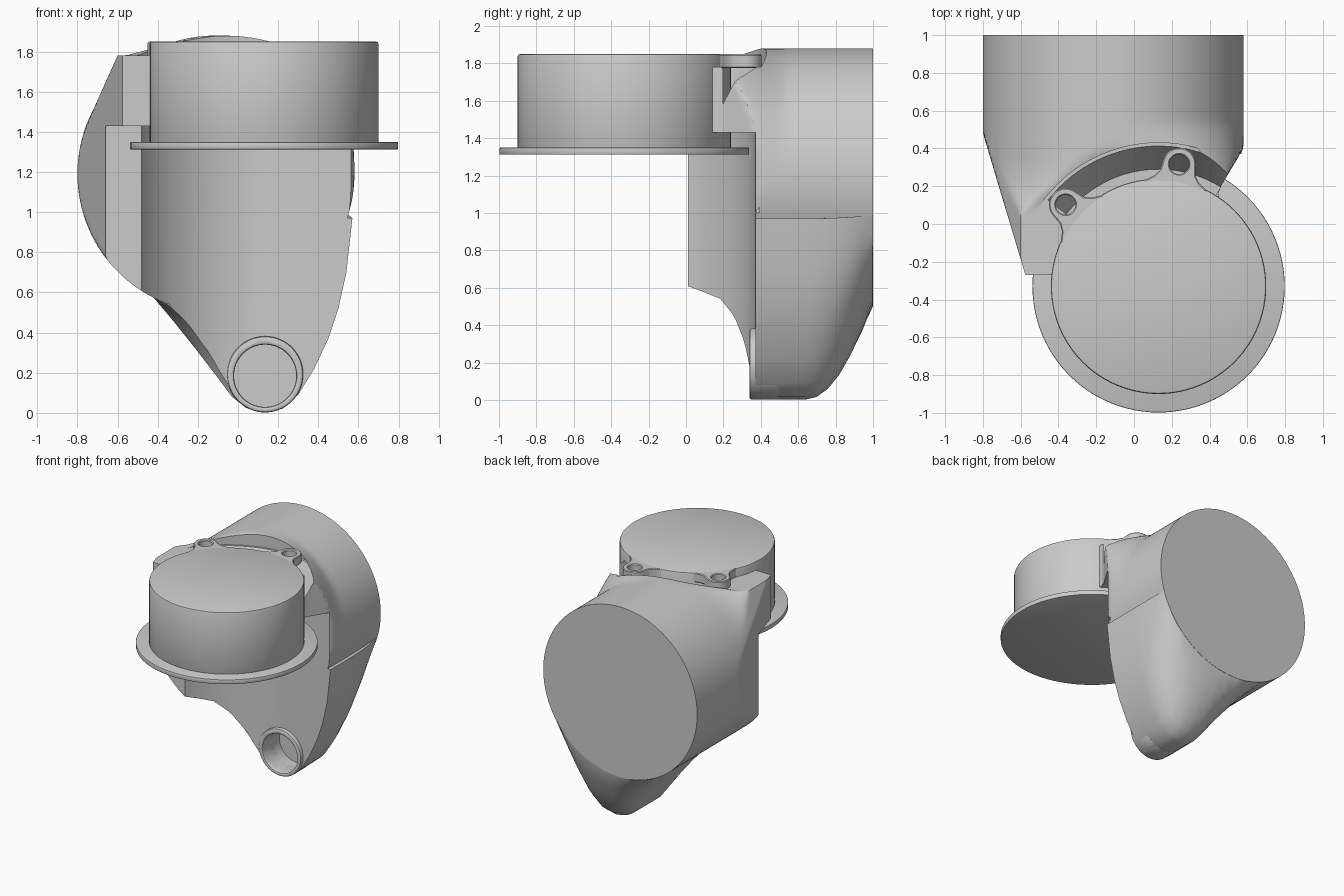
import bpy, bmesh, math
from mathutils import Vector

if "Cube" in bpy.data.objects:
    bpy.data.objects.remove(bpy.data.objects["Cube"])

CX, CY = 0.13, -0.33          # cup axis
BX, BZ, BR = -0.11, 1.19, 0.69  # rear tube centre and radius


def clamp(v, a=0.0, b=1.0):
    return max(a, min(b, v))


def loft(name, rings):
    """Closed solid through equally sized rings of points."""
    bm = bmesh.new()
    vs = [[bm.verts.new(p) for p in r] for r in rings]
    n = len(rings[0])
    for a, b in zip(vs, vs[1:]):
        for i in range(n):
            j = (i + 1) % n
            bm.faces.new((a[i], a[j], b[j], b[i]))
    bm.faces.new(vs[0][::-1])
    bm.faces.new(vs[-1])
    bmesh.ops.recalc_face_normals(bm, faces=bm.faces)
    me = bpy.data.meshes.new(name)
    bm.to_mesh(me)
    bm.free()
    ob = bpy.data.objects.new(name, me)
    bpy.context.collection.objects.link(ob)
    return ob


def prism(name, pts, z0, z1):
    return loft(name, [[(x, y, z) for x, y in pts] for z in (z0, z1)])


def circle(cx, cy, r, n=96):
    return [(cx + r * math.cos(2 * math.pi * i / n),
             cy + r * math.sin(2 * math.pi * i / n)) for i in range(n)]


def box(x0, x1, y0, y1, z0, z1):
    return prism("cutter", [(x0, y0), (x1, y0), (x1, y1), (x0, y1)], z0, z1)


def apply_mod(ob, mod):
    bpy.context.view_layer.objects.active = ob
    bpy.ops.object.modifier_apply(modifier=mod.name)


def cut(ob, *cutters):
    for c in cutters:
        m = ob.modifiers.new("cut", 'BOOLEAN')
        m.operation, m.solver, m.object = 'DIFFERENCE', 'EXACT', c
        apply_mod(ob, m)
        bpy.data.objects.remove(c)


def bevel(ob, width, segs=2):
    m = ob.modifiers.new("bevel", 'BEVEL')
    m.width, m.segments, m.limit_method = width, segs, 'ANGLE'
    m.angle_limit = math.radians(50)
    apply_mod(ob, m)


def front_cutters():
    """Curved recess on the left, flat front on the right."""
    return (prism("cutter", circle(CX, CY, 0.70), -0.5, 1.43),
            box(0.13, 1.2, -1.2, 0.371, -0.5, 1.431),
            box(-1.2, 0.14, -1.2, 0.01, -0.5, 1.429))


# main housing: round at the back, squarer and tapered toward the cup
def body_ring(y, n=160):
    left = -0.80 + max(0, 0.48 - y) * 0.30
    right = 0.58 if y >= 0.4 else max(0.45, 0.58 - (0.4 - y) * 0.6)
    top = 1.78 + 0.10 * clamp((y - 0.1) / 0.3)
    sl = clamp((0.48 - y) / 0.76) ** 4
    sr = clamp((0.55 - y) / 0.35) ** 1.5
    ring = []
    for i in range(n):
        a = 2 * math.pi * i / n
        c, s = math.cos(a), math.sin(a)
        e = 1.0
        if s > 0:
            e = 2 / (2 + 10 * sl) if c < 0 else 2 / (2 + 2 * sr)
        x = BX + BR * math.copysign(abs(c) ** e, c)
        z = min(BZ + BR * math.copysign(abs(s) ** e, s), top)
        slope = -0.60 - (1.78 - z) * 0.45 if z > 1.4 and y < 0.48 else -1
        ring.append((clamp(x, max(left, slope), right), y, z))
    return ring


body = loft("main_housing", [body_ring(y) for y in
            [1, 0.8, 0.6] + [0.55 - 0.82 * i / 26 for i in range(27)]])
# pocket between the housing and the cap
arc = [math.radians(58 + 84 * i / 24) for i in range(25)]


def sector(r, z):
    return ([(CX + r * math.cos(a), CY + r * math.sin(a), z) for a in arc] +
            [(CX + 0.5 * math.cos(a), CY + 0.5 * math.sin(a), z) for a in arc[::-1]])


pocket = loft("cutter", [sector(0.62, 1.58), sector(0.755, 1.80)])
cut(body, *front_cutters(), prism("cutter", circle(CX, CY, 0.76), 1.78, 2.2), pocket)

# lower drain housing: funnels from the tube down to the spout
outline = [(-0.42, 0.575), (-0.32, 0.455), (-0.22, 0.33), (-0.12, 0.20), (-0.03, 0.08),
           (0.04, 0.025), (0.13, 0.002), (0.22, 0.02), (0.30, 0.09), (0.38, 0.22),
           (0.45, 0.37), (0.50, 0.52), (0.54, 0.70), (0.57, 0.97)]


def drain_ring(y):
    t = clamp((y - 0.64) / 0.36) ** 2 if y > 0.37 else clamp((0.37 - y) / 0.18) * 0.9
    ring = []
    for i, p in enumerate(outline):
        a = math.radians(-117 + 100 * i / (len(outline) - 1))
        q = Vector((BX + BR * math.cos(a), BZ + BR * math.sin(a)))
        v = Vector(p).lerp(q, t)
        ring.append((v.x, y, v.y))
    return ring + [(BX, y, 0.98)]


drain = loft("drain_housing", [drain_ring(y) for y in
             (0.19, 0.25, 0.31, 0.37, 0.5, 0.64, 0.7, 0.76, 0.82, 0.88, 0.94, 0.998)])


def bore():
    return loft("cutter", [[(x, y, z) for x, z in circle(0.135, 0.185, 0.155, 64)]
                           for y in (0.2, 0.56)])


cut(drain, *front_cutters(), bore())

# spout ring
spout = loft("drain_spout", [[(x, y, z) for x, z in circle(0.135, 0.192, 0.19, 64)]
                             for y in (0.34, 0.5)])
cut(spout, bore())
bevel(spout, 0.012)

# round cup with its flange
cup = prism("cup", circle(CX, CY, 0.57), 1.33, 1.85)
bevel(cup, 0.012)
flange = prism("cup_flange", circle(CX, CY, 0.668), 1.312, 1.35)
bevel(flange, 0.006)

# two screw ears on the cap
parts = [body, drain, spout, cup, flange]
for k, deg in enumerate((138.7, 80.4)):
    half = [(0.45, 0.2), (0.54, 0.17), (0.575, 0.12), (0.61, 0.095)]
    tip = [(0.655 + 0.088 * math.cos(a), 0.088 * math.sin(a))
           for a in (math.radians(80 - 10 * i) for i in range(17))]
    pts = half + tip + [(u, -v) for u, v in half[::-1]]
    d = math.radians(deg)
    c, s = math.cos(d), math.sin(d)
    ear = prism("cap_ear_%d" % (k + 1),
                [(CX + u * c - v * s, CY + u * s + v * c) for u, v in pts], 1.775, 1.849)
    hole = (CX + 0.655 * c, CY + 0.655 * s)
    cut(ear, prism("cutter", circle(*hole, 0.052, 32), 1.7, 2))
    bevel(ear, 0.006, 1)
    parts.append(ear)

# smooth shading with crisp edges
bpy.ops.object.select_all(action='DESELECT')
for ob in parts:
    ob.select_set(True)
bpy.context.view_layer.objects.active = body
bpy.ops.object.shade_smooth_by_angle(angle=math.radians(30))
